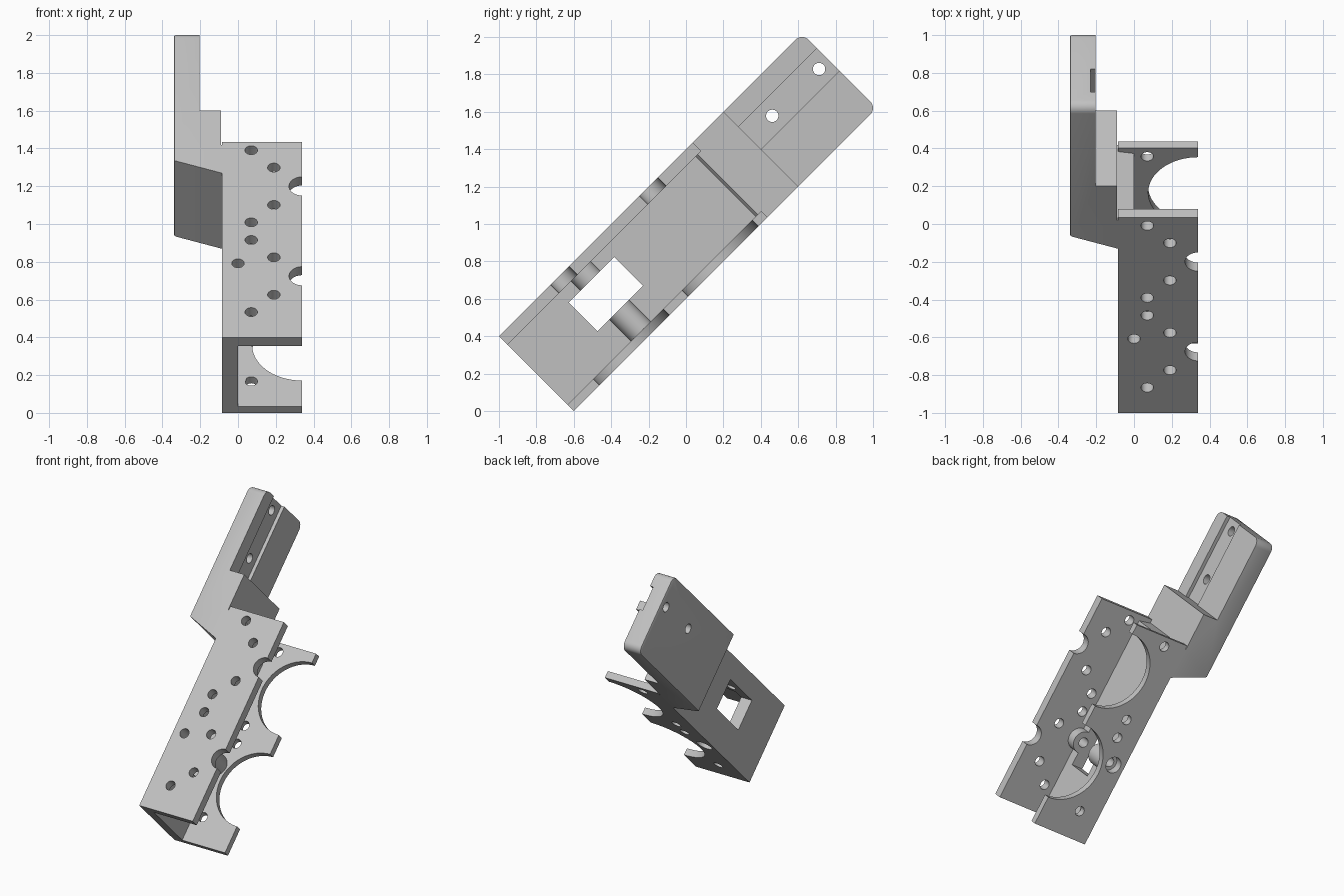
import bpy, bmesh, math
from mathutils import Matrix, Vector

if "Cube" in bpy.data.objects:
    bpy.data.objects.remove(bpy.data.objects["Cube"], do_unlink=True)

# Local frame: x across, y along the bracket, z through its width; tilted at the end
LOW, HIGH = 0.424, 0.99        # outer faces of the two flanges
START, END = -0.424, 1.867     # ends along the length
CENTRES = (0.035, 0.707)       # middles of the two round openings
EDGE = 0.34                    # free edge of the flanges
PIVOT = 0.13                   # position of the boss

grey = bpy.data.materials.new("plain grey")
grey.use_nodes = True
colour = (0.53, 0.53, 0.53, 1)
grey.diffuse_color = colour
grey.node_tree.nodes["Principled BSDF"].inputs["Base Color"].default_value = colour


def add_object(name, bm):
    bmesh.ops.recalc_face_normals(bm, faces=bm.faces)
    mesh = bpy.data.meshes.new(name)
    bm.to_mesh(mesh)
    bm.free()
    mesh.materials.append(grey)
    obj = bpy.data.objects.new(name, mesh)
    bpy.context.collection.objects.link(obj)
    return obj


def box(name, low, high):
    bm = bmesh.new()
    size = Vector(high) - Vector(low)
    mid = (Vector(high) + Vector(low)) / 2
    bmesh.ops.create_cube(bm, size=1, matrix=Matrix.Translation(mid) @ Matrix.Diagonal((*size, 1)))
    return add_object(name, bm)


def cylinder(name, centre, radius, depth, axis="Z", sides=48):
    bm = bmesh.new()
    turn = Matrix.Rotation(math.pi / 2, 4, "Y") if axis == "X" else Matrix()
    bmesh.ops.create_cone(bm, cap_ends=True, segments=sides, radius1=radius, radius2=radius,
                          depth=depth, matrix=Matrix.Translation(centre) @ turn)
    return add_object(name, bm)


def combine(target, tool, operation):
    mod = target.modifiers.new(tool.name, "BOOLEAN")
    mod.operation, mod.solver, mod.object = operation, "EXACT", tool
    bpy.context.view_layer.objects.active = target
    bpy.ops.object.modifier_apply(modifier=mod.name)
    bpy.data.objects.remove(tool, do_unlink=True)


# Web and offset arm: one stepped profile extruded through the width
profile = [(-0.085, START), (0, START), (0, 1.0), (-0.09, 1.015), (-0.09, 1.273), (-0.205, 1.273),
           (-0.205, END), (-0.34, END), (-0.34, 0.9), (-0.085, 0.805)]
bm = bmesh.new()
face = bm.faces.new([bm.verts.new((x, y, LOW)) for x, y in profile])
side = bmesh.ops.extrude_face_region(bm, geom=[face])["geom"]
bmesh.ops.translate(bm, vec=(0, 0, HIGH - LOW), verts=[v for v in side if isinstance(v, bmesh.types.BMVert)])
bmesh.ops.recalc_face_normals(bm, faces=bm.faces)

# Rounded arm corners, then a softened outer rim
corners = [e for e in bm.edges if all(v.co.y > END - 0.001 for v in e.verts)
           and abs(e.verts[0].co.x - e.verts[1].co.x) > 0.01]
bmesh.ops.bevel(bm, geom=corners, offset=0.05, segments=8, profile=0.5, affect="EDGES")
rim = [e for e in bm.edges if all(v.co.x < -0.339 for v in e.verts)]
bmesh.ops.bevel(bm, geom=rim, offset=0.01, segments=2, profile=0.5, affect="EDGES")
bracket = add_object("bracket", bm)

# Flanges and the boss between them
combine(bracket, box("upper_flange", (-0.085, START, HIGH - 0.064), (EDGE, 1.04, HIGH)), "UNION")
combine(bracket, box("lower_flange", (-0.085, START, LOW), (EDGE, 1.04, LOW + 0.048)), "UNION")
combine(bracket, cylinder("boss", (0, PIVOT, 0.7), 0.075, 0.5), "UNION")

# Window through the web, which also splits the boss
combine(bracket, box("window", (-0.2, -0.033, 0.636), (0.2, 0.311, 0.853)), "DIFFERENCE")
combine(bracket, cylinder("boss_hole", (0, PIVOT, 0.7), 0.033, 0.8), "DIFFERENCE")
combine(bracket, cylinder("boss_recess", (0, PIVOT, LOW), 0.055, 0.12), "DIFFERENCE")

# Round openings, edge notches and screw holes
for c in CENTRES:
    combine(bracket, cylinder("opening", (EDGE, c, LOW), 0.265, 0.2, sides=96), "DIFFERENCE")
    combine(bracket, cylinder("notch", (EDGE, c, HIGH), 0.07, 0.2), "DIFFERENCE")
    for s in (-1, 1):
        combine(bracket, cylinder("outer_hole", (0.07, c + s * 0.27, 0.7), 0.033, 0.8), "DIFFERENCE")
        combine(bracket, cylinder("inner_hole", (0.19, c + s * 0.14, HIGH), 0.033, 0.2), "DIFFERENCE")

# Groove in the arm with two holes
combine(bracket, box("groove", (-0.23, 1.273, 0.707), (-0.15, END + 0.1, 0.877)), "DIFFERENCE")
for y in (1.442, 1.796):
    combine(bracket, cylinder("arm_hole", (-0.27, y, 0.79), 0.033, 0.4, "X"), "DIFFERENCE")

# Tilt the whole bracket and keep the edges crisp
bracket.data.transform(Matrix.Rotation(math.pi / 4, 4, "X"))
bpy.ops.object.select_all(action="DESELECT")
bracket.select_set(True)
bpy.context.view_layer.objects.active = bracket
bpy.ops.object.shade_smooth_by_angle(angle=math.radians(30))
